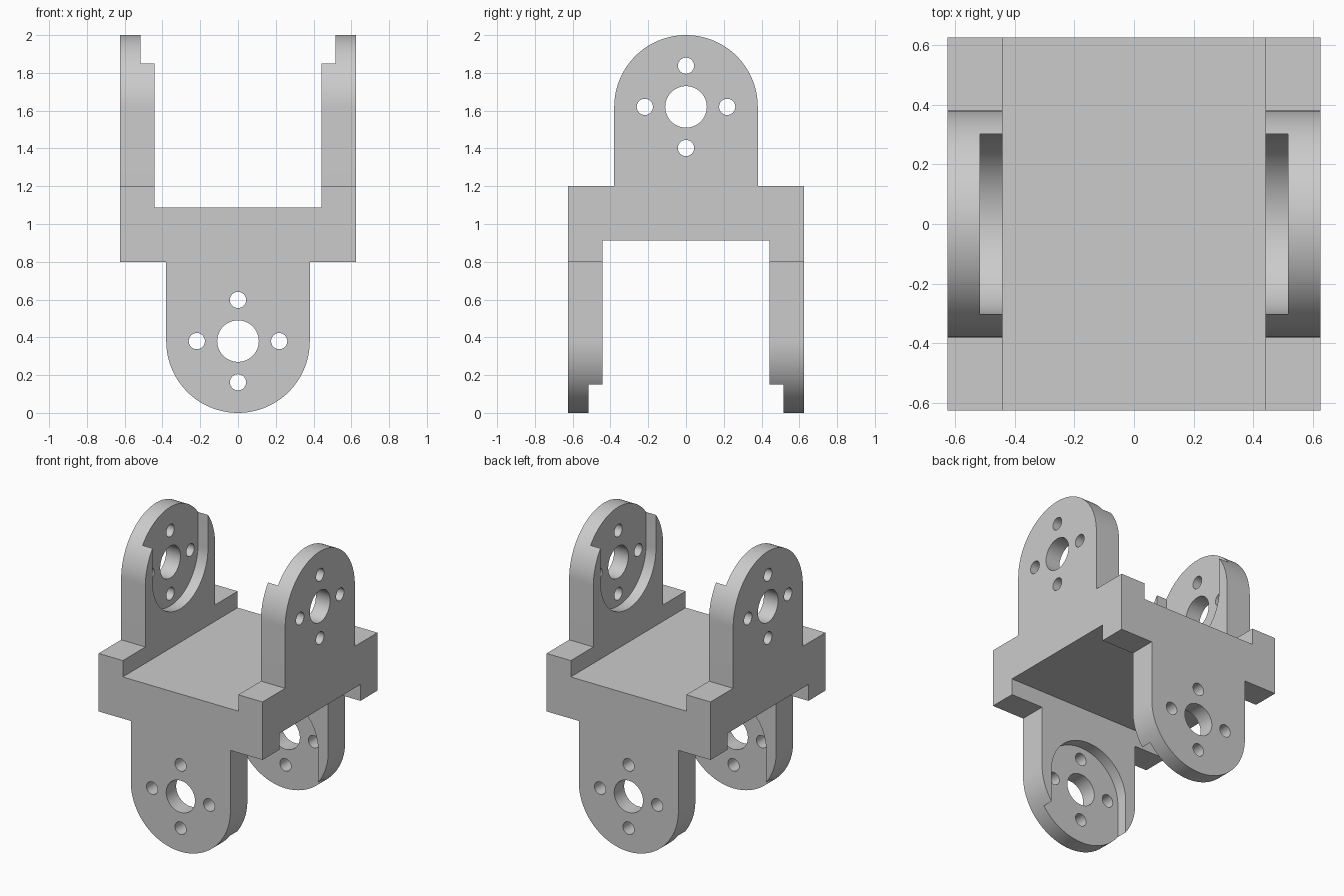
import bpy, bmesh
from math import sin, cos, pi, radians

if "Cube" in bpy.data.objects:
    bpy.data.objects.remove(bpy.data.objects["Cube"], do_unlink=True)

HALF = 0.626      # half width of the bracket
INNER = 0.441     # inner face of the ears
STEP = 0.517      # floor of the ear pockets
EAR_R = 0.38
PIVOT = 2 - EAR_R
POCKET_R = 0.302
BOLT_RING = 0.218

grey = bpy.data.materials.new("plain grey")
grey.use_nodes = True
colour = (0.6, 0.6, 0.6, 1)
grey.diffuse_color = colour
grey.node_tree.nodes["Principled BSDF"].inputs["Base Color"].default_value = colour


def arc(u, v, r, start, end, n):
    """Points on an arc, end points included."""
    angles = [radians(start + (end - start) * i / n) for i in range(n + 1)]
    return [(u + r * cos(a), v + r * sin(a)) for a in angles]


def prism(name, points, axis, reach):
    """Outline extruded along x, or turned over and extruded along y."""
    bm = bmesh.new()
    place = {"X": lambda u, v: (-reach, u, v), "Y": lambda u, v: (u, -reach, 2 - v)}[axis]
    face = bm.faces.new([bm.verts.new(place(u, v)) for u, v in points])
    new = bmesh.ops.extrude_face_region(bm, geom=[face])["geom"]
    shift = (2 * reach, 0, 0) if axis == "X" else (0, 2 * reach, 0)
    bmesh.ops.translate(bm, vec=shift, verts=[g for g in new if isinstance(g, bmesh.types.BMVert)])
    bmesh.ops.recalc_face_normals(bm, faces=bm.faces)
    mesh = bpy.data.meshes.new(name)
    bm.to_mesh(mesh)
    bm.free()
    obj = bpy.data.objects.new(name, mesh)
    bpy.context.scene.collection.objects.link(obj)
    mesh.materials.append(grey)
    return obj


# Silhouette: two legs, a wide middle block and one round ear
outline = [(-HALF, -0.1), (-INNER, -0.1), (-INNER, 0.913), (INNER, 0.913),
           (INNER, -0.1), (HALF, -0.1), (HALF, 1.2), (EAR_R, 1.2)]
outline += arc(0, PIVOT, EAR_R, 0, 180, 64) + [(-EAR_R, 1.2), (-HALF, 1.2)]

# Round-bottomed pocket, open at the tip of the ear
slot = arc(0, PIVOT, POCKET_R, 180, 360, 64) + [(POCKET_R, 2.2), (-POCKET_R, 2.2)]

# The double clevis is what two crossed silhouettes have in common
bracket = prism("double_clevis_bracket", outline, "X", 1)
helpers = []


def cut(helper, operation="DIFFERENCE"):
    helper.hide_render = True
    helpers.append(helper)
    mod = bracket.modifiers.new(helper.name, "BOOLEAN")
    mod.operation, mod.object, mod.solver = operation, helper, "EXACT"


cut(prism("crossed_silhouette", outline, "Y", 1), "INTERSECT")

# Pockets, pivot holes and bolt holes through both pairs of ears
for axis in "XY":
    cut(prism("pocket_cutter", slot, axis, STEP))
    cut(prism("pivot_cutter", arc(0, PIVOT, 0.11, 0, 352.5, 47), axis, 1.1))
    for k in range(4):
        u, v = BOLT_RING * cos(k * pi / 2), PIVOT + BOLT_RING * sin(k * pi / 2)
        cut(prism("bolt_cutter", arc(u, v, 0.043, 0, 345, 23), axis, 1.1))

# Bake the cuts and drop the helpers
bpy.context.view_layer.update()
graph = bpy.context.evaluated_depsgraph_get()
mesh = bpy.data.meshes.new_from_object(bracket.evaluated_get(graph))
bracket.modifiers.clear()
bracket.data = mesh
for helper in helpers:
    bpy.data.objects.remove(helper, do_unlink=True)

# Merge flat faces, then smooth only the round walls
bm = bmesh.new()
bm.from_mesh(mesh)
bmesh.ops.remove_doubles(bm, verts=bm.verts, dist=0.0001)
bmesh.ops.dissolve_limit(bm, angle_limit=radians(0.3), verts=bm.verts, edges=bm.edges)
bm.to_mesh(mesh)
bm.free()
mesh.materials.clear()
mesh.materials.append(grey)
for poly in mesh.polygons:
    poly.material_index = 0

bpy.ops.object.select_all(action="DESELECT")
bracket.select_set(True)
bpy.context.view_layer.objects.active = bracket
bpy.ops.object.shade_smooth_by_angle(angle=radians(30))
